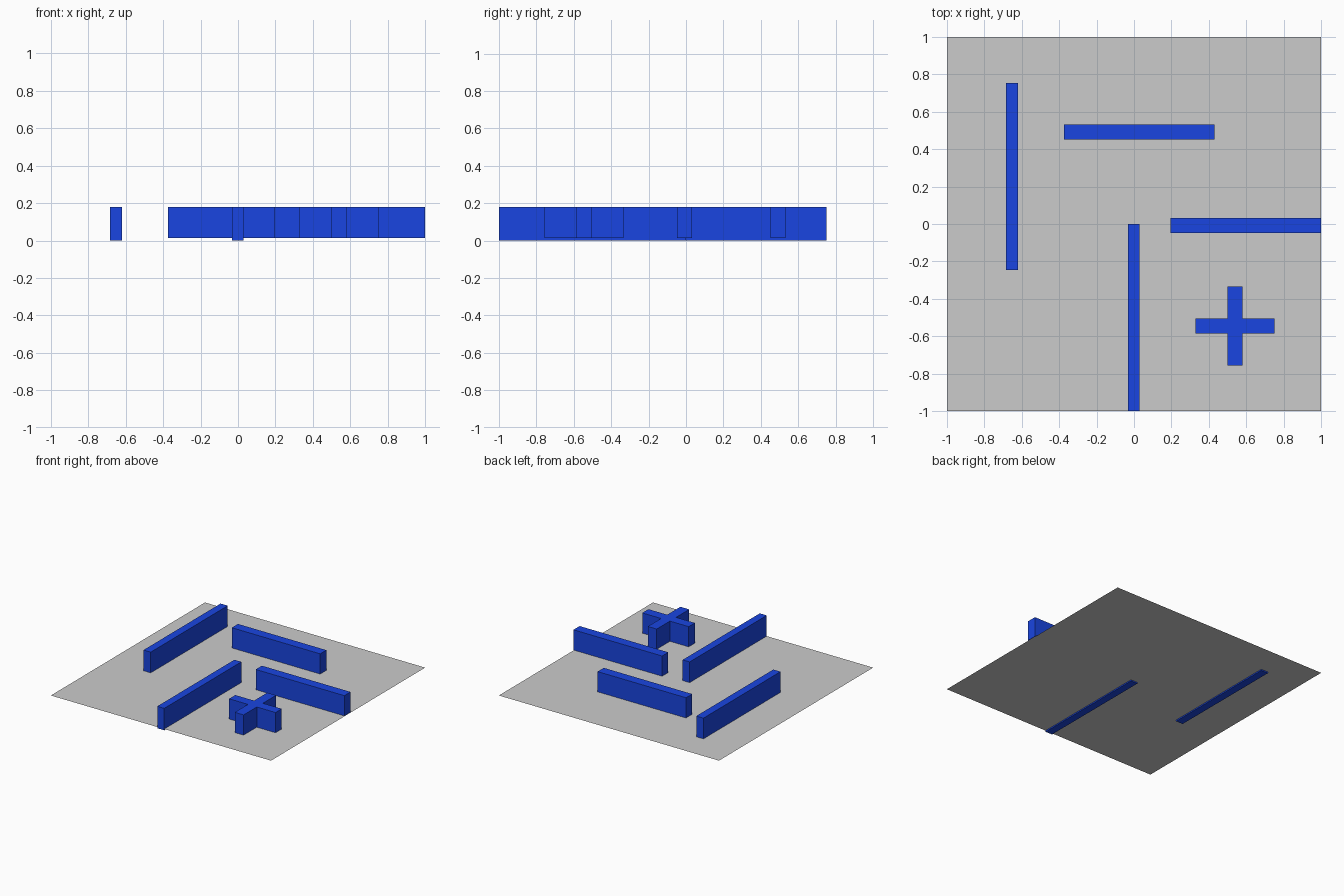
import bpy
import bmesh

if "Cube" in bpy.data.objects:
    bpy.data.objects.remove(bpy.data.objects["Cube"])

blue = bpy.data.materials.new("wall_blue")
blue.diffuse_color = (0.01, 0.06, 0.75, 1)
blue.use_nodes = True
blue.node_tree.nodes["Principled BSDF"].inputs["Base Color"].default_value = blue.diffuse_color

FLOOR = 0.01   # ground sheet height
LIFT = 0.014   # underside of the walls resting above the sheet
TOP = 0.18


def prism(name, outline, z0, z1=None, mat=None):
    """Flat face from an outline, extruded up to z1 when given."""
    bm = bmesh.new()
    face = bm.faces.new([bm.verts.new((x, y, z0)) for x, y in outline])
    if z1 is not None:
        ext = bmesh.ops.extrude_face_region(bm, geom=[face], use_keep_orig=True)
        for v in ext["geom"]:
            if isinstance(v, bmesh.types.BMVert):
                v.co.z = z1
        bmesh.ops.recalc_face_normals(bm, faces=bm.faces)
    mesh = bpy.data.meshes.new(name)
    bm.to_mesh(mesh)
    bm.free()
    obj = bpy.data.objects.new(name, mesh)
    bpy.context.collection.objects.link(obj)
    if mat:
        mesh.materials.append(mat)
    return obj


def rect(x0, x1, y0, y1):
    return [(x0, y0), (x1, y0), (x1, y1), (x0, y1)]


# Ground sheet
prism("floor", rect(-1, 1, -1, 1), FLOOR)

# Long straight walls: the two running front to back reach through the sheet
walls = {
    "left_wall": (rect(-0.685, -0.62, -0.247, 0.752), 0.0),
    "front_wall": (rect(-0.033, 0.03, -1.0, 0.0), 0.0),
    "back_wall": (rect(-0.373, 0.43, 0.452, 0.532), LIFT),
    "right_wall": (rect(0.195, 1.0, -0.048, 0.032), LIFT),
}
for name, (outline, z0) in walls.items():
    prism(name, outline, z0, TOP, blue)

# Plus-shaped obstacle: one arm outline turned four times
cx, cy, arm, half = 0.54, -0.545, 0.211, 0.04
plus = []
x_y = [(arm, -half), (arm, half), (half, half)]
for _ in range(4):
    plus += [(cx + x, cy + y) for x, y in x_y]
    x_y = [(-y, x) for x, y in x_y]
prism("cross_wall", plus, LIFT, TOP, blue)
